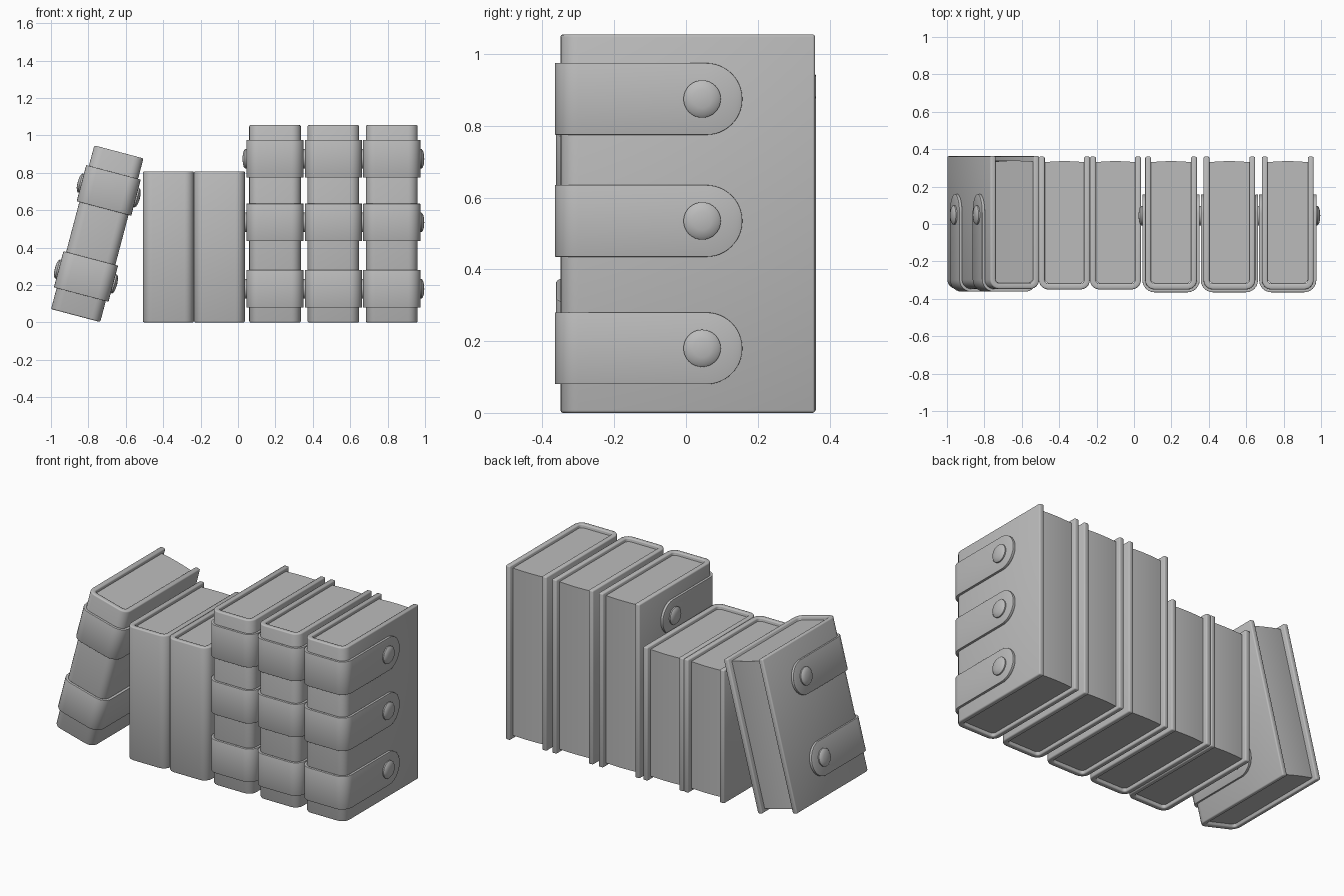
import bpy, bmesh, math
from mathutils import Matrix

cube = bpy.data.objects.get("Cube")
if cube:
    bpy.data.objects.remove(cube)

grey = bpy.data.materials.new("plain grey")
grey.use_nodes = True
colour = (0.5, 0.5, 0.5, 1)
grey.diffuse_color = colour
grey.node_tree.nodes["Principled BSDF"].inputs["Base Color"].default_value = colour

COVER = 0.031
FRONT, BACK = -0.35, 0.36
STRAP_WIDTH, STRAP_END, STRAP_THICK = 0.2, 0.157, 0.015
BUTTON_Y = 0.045


def finish(name, bm, place, bevel=0, solid=0, offset=0):
    """Turn a bmesh into a smooth, optionally thickened and bevelled object."""
    mesh = bpy.data.meshes.new(name)
    bm.to_mesh(mesh)
    bm.free()
    obj = bpy.data.objects.new(name, mesh)
    bpy.context.collection.objects.link(obj)
    mesh.materials.append(grey)
    obj.matrix_world = place
    if solid:
        mod = obj.modifiers.new("thickness", "SOLIDIFY")
        mod.thickness, mod.offset, mod.use_even_offset = solid, offset, True
    if bevel:
        mod = obj.modifiers.new("soft edges", "BEVEL")
        mod.width, mod.segments = bevel, 2
        mod.limit_method, mod.angle_limit = "ANGLE", math.radians(50)
    bpy.ops.object.select_all(action="DESELECT")
    obj.select_set(True)
    bpy.context.view_layer.objects.active = obj
    bpy.ops.object.shade_smooth_by_angle(angle=math.radians(40))


def spine_path(half, front, radius, steps=6):
    """Rounded front corners in plan, from the -x side to the +x side."""
    right = []
    for i in range(steps + 1):
        a = math.pi / 2 * i / steps
        right.append((half - radius + radius * math.sin(a),
                      front + radius - radius * math.cos(a)))
    return [(-x, y) for x, y in reversed(right)] + right


def wrap(name, stations, z, place, bevel, solid, offset):
    """Strip standing on a plan path; each station is (x, y, half height)."""
    bm = bmesh.new()
    pairs = [(bm.verts.new((x, y, z - h)), bm.verts.new((x, y, z + h)))
             for x, y, h in stations]
    for (a, b), (c, d) in zip(pairs, pairs[1:]):
        bm.faces.new((a, c, d, b))
    finish(name, bm, place, bevel, solid, offset)


def cover(name, half, height, place):
    path = spine_path(half, FRONT, 0.05)
    path = [(-half, BACK)] + path + [(half, BACK)]
    wrap(name, [(x, y, height / 2) for x, y in path], height / 2,
         place, 0.007, COVER, -1)


def pages(name, half, height, place):
    inner = half - COVER + 0.002
    outline = spine_path(inner, FRONT + COVER, 0.03)
    # Fore edge bulges very slightly
    for i in range(9):
        t = 1 - i / 4
        outline.append((inner * t, 0.33 + 0.006 * (1 - t * t)))
    bm = bmesh.new()
    face = bm.faces.new([bm.verts.new((x, y, 0.02)) for x, y in outline])
    top = bmesh.ops.extrude_face_region(bm, geom=[face])["geom"]
    bmesh.ops.translate(bm, vec=(0, 0, height - 0.04),
                        verts=[v for v in top if isinstance(v, bmesh.types.BMVert)])
    bmesh.ops.recalc_face_normals(bm, faces=bm.faces)
    finish(name, bm, place)


def strap(name, half, z, place):
    r = STRAP_WIDTH / 2
    ends = []
    for i in range(13):
        a = math.pi / 2 * i / 12 * 0.97
        ends.append((half, STRAP_END - r + r * math.sin(a), r * math.cos(a)))
    middle = [(x, y, r) for x, y in spine_path(half, FRONT, 0.05)]
    left = [(-x, y, h) for x, y, h in reversed(ends)]
    wrap(name, left + middle + ends, z, place, 0.003, STRAP_THICK, 1)


def button(name, side, half, z, place):
    """Low domed stud, spun around its axis."""
    bm = bmesh.new()
    profile = [(0.052, 0), (0.052, 0.008), (0.044, 0.015), (0.026, 0.02), (0, 0.022)]
    verts = [bm.verts.new((r, 0, h)) for r, h in profile]
    edges = [bm.edges.new(pair) for pair in zip(verts, verts[1:])]
    bmesh.ops.spin(bm, geom=verts + edges, axis=(0, 0, 1), cent=(0, 0, 0),
                   angle=math.tau, steps=32)
    bmesh.ops.remove_doubles(bm, verts=bm.verts, dist=0.0005)
    bmesh.ops.recalc_face_normals(bm, faces=bm.faces)
    local = (Matrix.Translation((side * (half + STRAP_THICK - 0.001), BUTTON_Y, z))
             @ Matrix.Rotation(side * math.pi / 2, 4, "Y"))
    finish(name, bm, place @ local)


def book(name, width, height, place, straps=()):
    half = width / 2
    cover(name + "_cover", half, height, place)
    pages(name + "_pages", half, height, place)
    for i, z in enumerate(straps, 1):
        strap(f"{name}_strap_{i}", half, z, place)
        for side, label in ((1, "left"), (-1, "right")):
            button(f"{name}_{label}_button_{i}", side, half, z, place)


# Tall strapped books
for i, x in enumerate((0.198, 0.51, 0.822), 1):
    book(f"tall_book_{i}", 0.276, 1.055, Matrix.Translation((x, 0, 0)),
         (0.18, 0.535, 0.875))

# Short plain books
for i, x in enumerate((-0.372, -0.099), 1):
    book(f"short_book_{i}", 0.272, 0.808, Matrix.Translation((x, 0, 0)))

# Leaning strapped book
lean = (Matrix.Translation((-0.868, 0.003, 0.037))
        @ Matrix.Rotation(math.radians(14.8), 4, "Y"))
book("leaning_book", 0.272, 0.905, lean, (0.216, 0.692))
